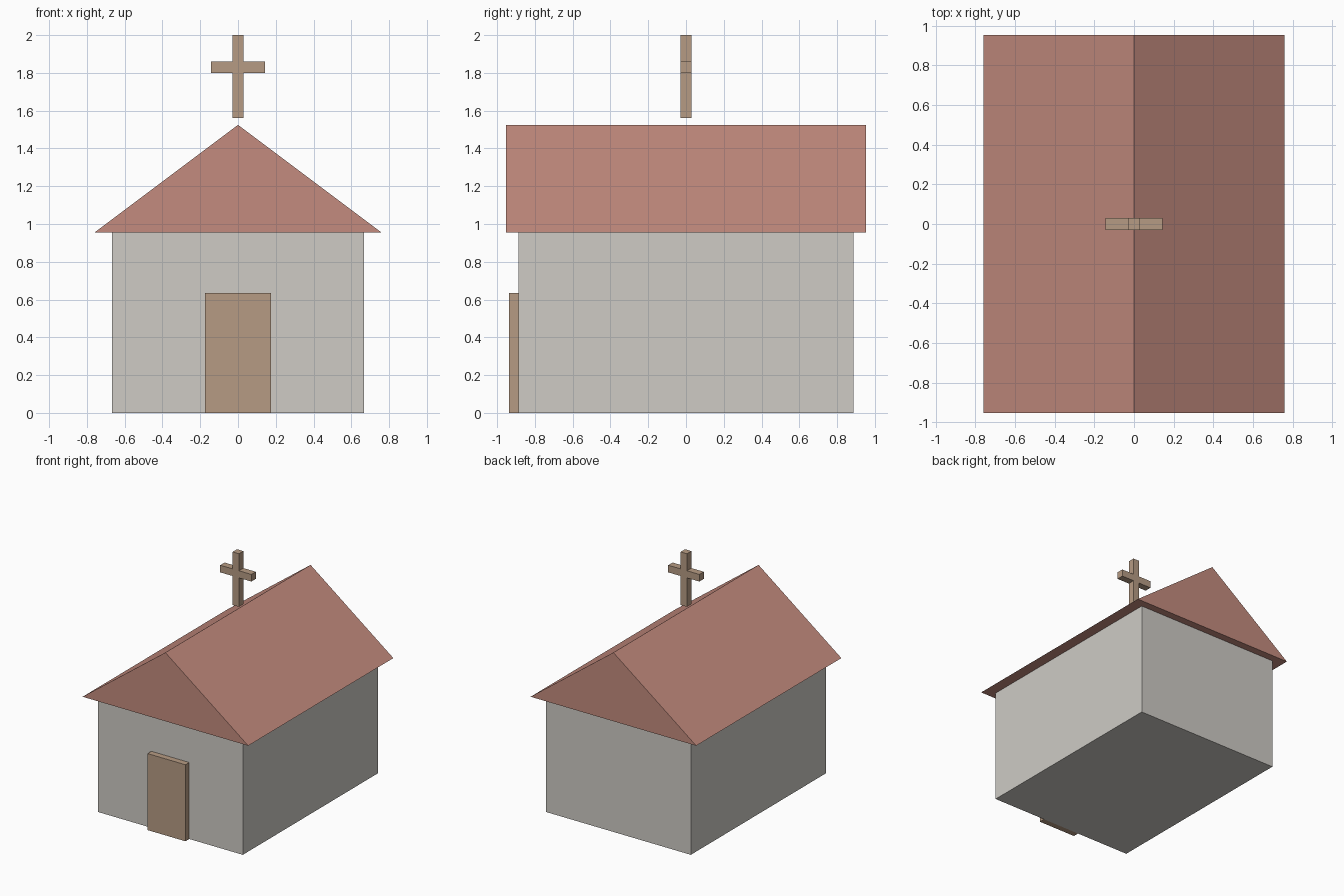
import bpy, bmesh
from mathutils import Vector

if "Cube" in bpy.data.objects:
    bpy.data.objects.remove(bpy.data.objects["Cube"])


def material(name, rgb):
    mat = bpy.data.materials.new(name)
    mat.diffuse_color = (*rgb, 1.0)
    mat.use_nodes = True
    mat.node_tree.nodes["Principled BSDF"].inputs["Base Color"].default_value = mat.diffuse_color
    return mat


def extrude_profile(name, profile, y0, y1, mat):
    """Solid made from an (x, z) outline swept along y."""
    bm = bmesh.new()
    face = bm.faces.new([bm.verts.new((x, y0, z)) for x, z in profile])
    swept = bmesh.ops.extrude_face_region(bm, geom=[face], use_keep_orig=True)
    verts = [g for g in swept["geom"] if isinstance(g, bmesh.types.BMVert)]
    bmesh.ops.translate(bm, verts=verts, vec=Vector((0, y1 - y0, 0)))
    bmesh.ops.recalc_face_normals(bm, faces=bm.faces)
    mesh = bpy.data.meshes.new(name)
    bm.to_mesh(mesh)
    bm.free()
    mesh.materials.append(mat)
    obj = bpy.data.objects.new(name, mesh)
    bpy.context.collection.objects.link(obj)
    return obj


def rect(half_width, z0, z1):
    return [(-half_width, z0), (half_width, z0), (half_width, z1), (-half_width, z1)]


stone = material("stone", (0.62, 0.60, 0.56))
tile = material("roof_tile", (0.55, 0.26, 0.21))
wood = material("wood", (0.47, 0.33, 0.23))

EAVE, RIDGE = 0.955, 1.525

# Walls
extrude_profile("walls", rect(0.666, 0, EAVE), -0.888, 0.888, stone)

# Gabled roof overhanging the walls
extrude_profile("roof", [(-0.76, EAVE), (0.76, EAVE), (0, RIDGE)], -0.952, 0.952, tile)

# Door standing proud of the front wall
extrude_profile("door", rect(0.174, 0, 0.635), -0.938, -0.888, wood)

# Cross floating just above the ridge: right half outline, mirrored to the left
t, arm = 0.029, 0.143
right = [(t, 1.56), (t, 1.80), (arm, 1.80), (arm, 1.859), (t, 1.859), (t, 2.0)]
left = [(-x, z) for x, z in reversed(right)]
extrude_profile("cross", right + left, -t, t, wood)
